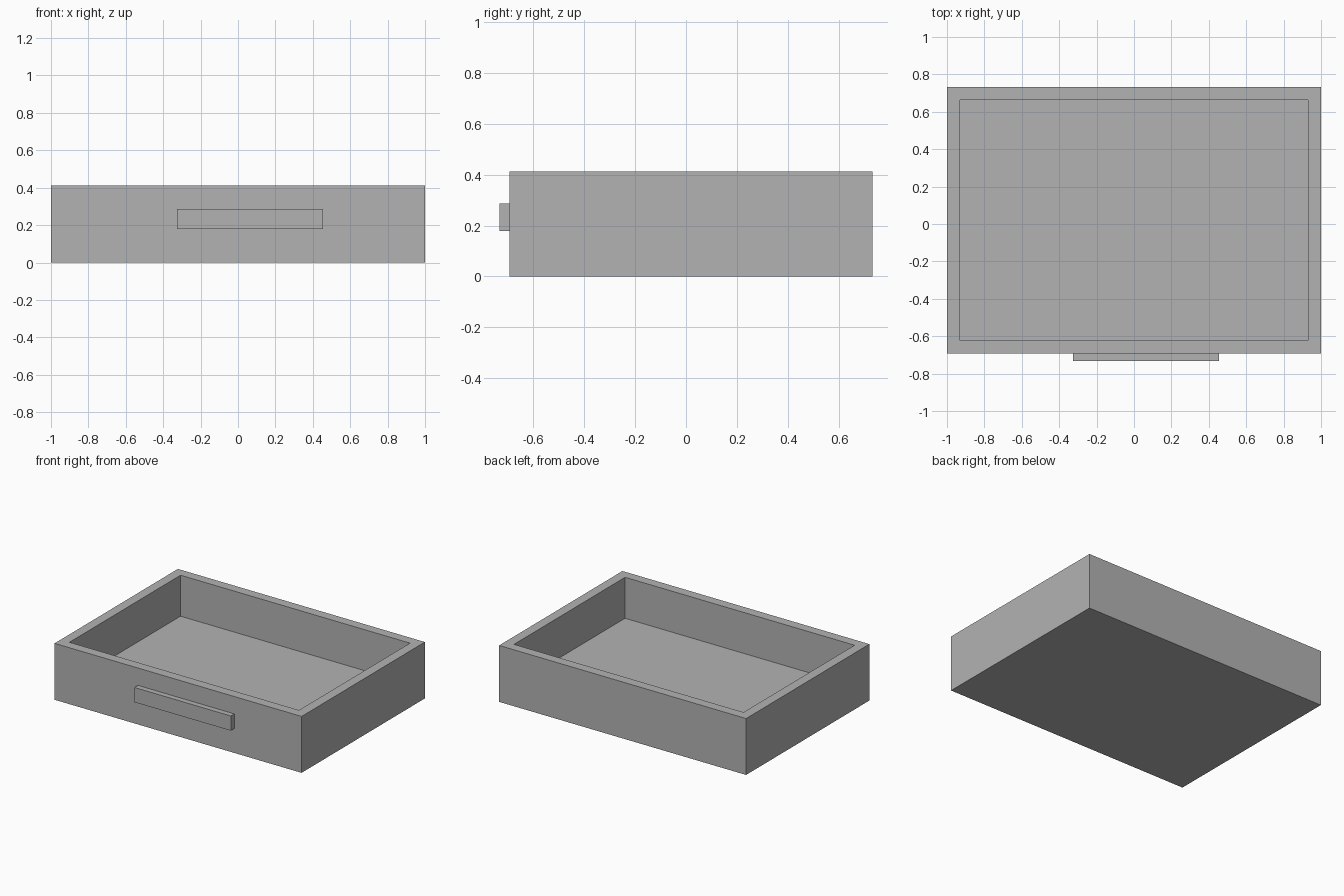
import bpy
import bmesh
from mathutils import Vector

if "Cube" in bpy.data.objects:
    bpy.data.objects.remove(bpy.data.objects["Cube"], do_unlink=True)

# Single flat grey
grey = bpy.data.materials.new("plain grey")
grey.use_nodes = True
colour = (0.45, 0.45, 0.45, 1)
grey.diffuse_color = colour
grey.node_tree.nodes["Principled BSDF"].inputs["Base Color"].default_value = colour


def add_box(bm, low, high):
    low, high = Vector(low), Vector(high)
    verts = bmesh.ops.create_cube(bm, size=1)["verts"]
    bmesh.ops.scale(bm, vec=high - low, verts=verts)
    bmesh.ops.translate(bm, vec=(low + high) / 2, verts=verts)


def make_object(name, bm):
    mesh = bpy.data.meshes.new(name)
    bm.to_mesh(mesh)
    bm.free()
    mesh.materials.append(grey)
    obj = bpy.data.objects.new(name, mesh)
    bpy.context.collection.objects.link(obj)
    return obj


# Drawer box: inset the top face for the rim, then sink it to form the floor
rim, depth = 0.1, 0.3
bm = bmesh.new()
add_box(bm, (-1, -0.693, 0), (1, 0.733, 0.413))
bm.normal_update()
top = max(bm.faces, key=lambda f: f.calc_center_median().z)
bmesh.ops.inset_region(bm, faces=[top], thickness=rim)
floor = bmesh.ops.extrude_discrete_faces(bm, faces=[top])["faces"][0]
bmesh.ops.translate(bm, vec=(0, 0, -depth), verts=floor.verts)
bmesh.ops.recalc_face_normals(bm, faces=bm.faces)
make_object("drawer_box", bm)

# Handle bar on the front, slightly off centre
bm = bmesh.new()
add_box(bm, (-0.325, -0.733, 0.178), (0.455, -0.693, 0.286))
make_object("front_handle", bm)
